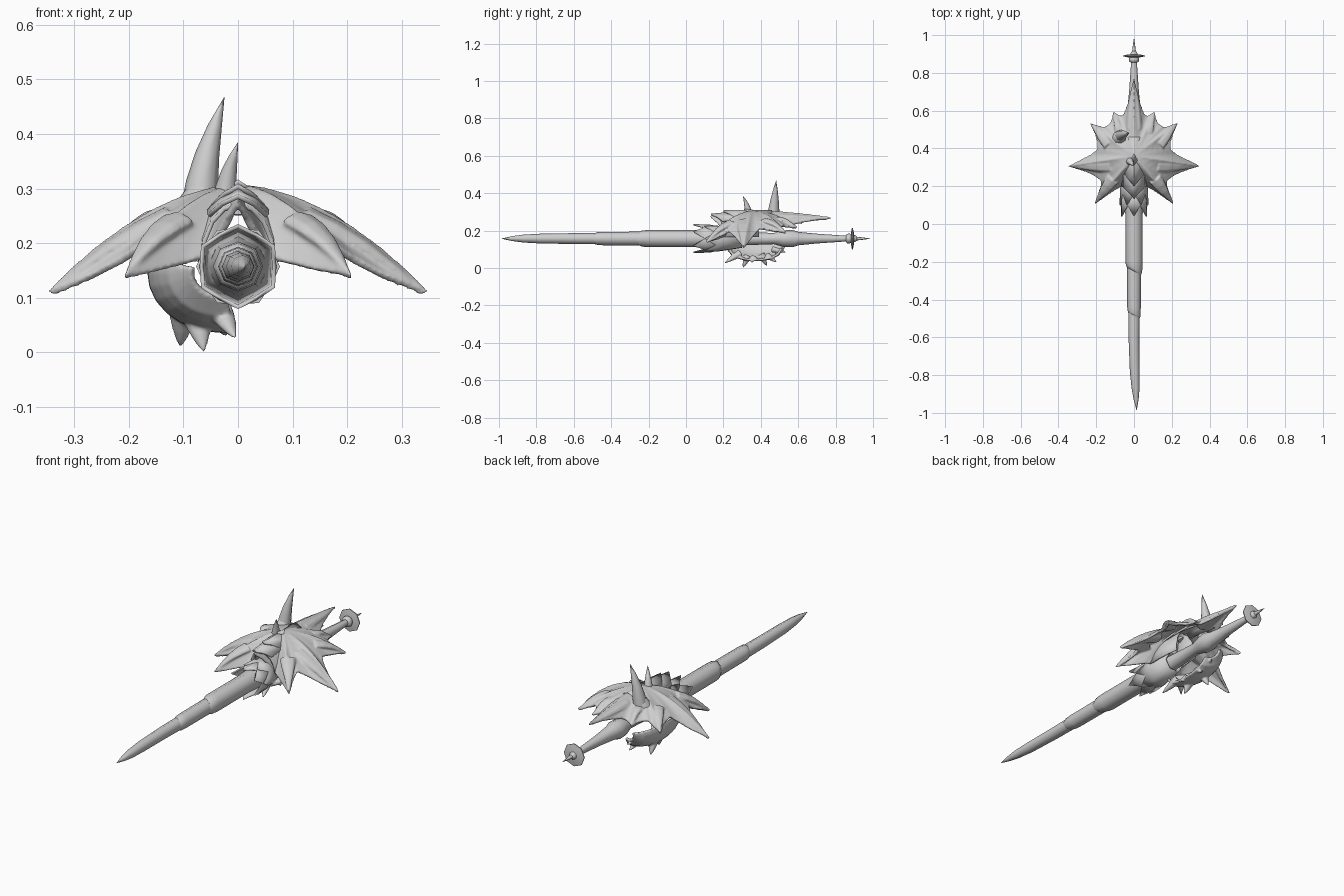
import bpy, math
from mathutils import Vector

if "Cube" in bpy.data.objects:
    bpy.data.objects.remove(bpy.data.objects["Cube"])

AXIS = 0.157  # height of the lance centre line
steel = bpy.data.materials.new("grey_steel")
steel.diffuse_color = (0.62, 0.62, 0.62, 1)
steel.use_nodes = True
steel.node_tree.nodes["Principled BSDF"].inputs["Base Color"].default_value = steel.diffuse_color


def make(name, verts, faces, angle=60):
    me = bpy.data.meshes.new(name)
    me.from_pydata(verts, [], faces)
    me.materials.append(steel)
    ob = bpy.data.objects.new(name, me)
    bpy.context.collection.objects.link(ob)
    bpy.ops.object.select_all(action='DESELECT')
    ob.select_set(True)
    bpy.context.view_layer.objects.active = ob
    bpy.ops.object.mode_set(mode='EDIT')
    bpy.ops.mesh.select_all(action='SELECT')
    bpy.ops.mesh.remove_doubles(threshold=0.0002)
    bpy.ops.mesh.normals_make_consistent(inside=False)
    bpy.ops.object.mode_set(mode='OBJECT')
    bpy.ops.object.shade_smooth_by_angle(angle=math.radians(angle))
    return ob


def grid_faces(rows, n, closed=True):
    return [(r * n + i, r * n + (i + 1) % n, (r + 1) * n + (i + 1) % n, (r + 1) * n + i)
            for r in range(rows - 1) for i in range(n if closed else n - 1)]


def lathe(name, profile, n=8, rake=0.0, angle=60):
    """Tube along y from (y, radius) pairs; rake slants the first rings."""
    verts = []
    for k, (y, r) in enumerate(profile):
        for i in range(n):
            a = 2 * math.pi * i / n
            verts.append((r * math.cos(a), y + (rake * math.cos(a) if k < 2 else 0),
                          AXIS + r * math.sin(a)))
    faces = grid_faces(len(profile), n)
    faces += [tuple(range(n)), tuple(range(len(verts) - n, len(verts)))]
    return make(name, verts, faces, angle)


def spike(name, base, tip, r, flat=1.0, bend=(0, 0, 0), n=8):
    """Slightly curved, swelling thorn from base to tip."""
    b, t, bend = Vector(base), Vector(tip), Vector(bend)
    d = (t - b).normalized()
    u = d.cross(Vector((0, 0, 1)) if abs(d.z) < 0.8 else Vector((0, 1, 0))).normalized()
    v = d.cross(u)
    verts = []
    for s, k in ((0, 1), (0.25, 0.88), (0.5, 0.66), (0.75, 0.38), (1, 0.01)):
        c = b.lerp(t, s) + bend * math.sin(math.pi * s)
        for i in range(n):
            a = 2 * math.pi * i / n
            verts.append(c + (u * math.cos(a) + v * math.sin(a) * flat) * r * k)
    return make(name, verts, grid_faces(5, n) + [tuple(range(n)), tuple(range(4 * n, 5 * n))])


def sheet(name, verts, faces, thick):
    ob = make(name, verts, faces)
    m = ob.modifiers.new("thickness", 'SOLIDIFY')
    m.thickness, m.offset = thick, 0
    return ob


def blend(main, parts, voxel=0.0045):
    """Fuse thorns into a plate as one smooth skin."""
    bpy.context.view_layer.objects.active = main
    bpy.ops.object.select_all(action='DESELECT')
    main.select_set(True)
    bpy.ops.object.modifier_apply(modifier="thickness")
    for p in parts:
        p.select_set(True)
    bpy.ops.object.join()
    m = main.modifiers.new("fuse", 'REMESH')
    m.mode, m.voxel_size, m.use_smooth_shade = 'VOXEL', voxel, True
    s = main.modifiers.new("soften", 'SMOOTH')
    s.factor, s.iterations = 0.5, 6


# Lance blade: three sleeves, the tip leaning slightly sideways
tip = lathe("blade_tip", [(-0.985, 0.001), (-0.93, 0.013), (-0.87, 0.021), (-0.78, 0.026),
                          (-0.6, 0.029), (-0.42, 0.031)])
for v in tip.data.vertices:
    v.co.x += 0.014 * max(0, (-v.co.y - 0.7) / 0.285)
lathe("blade_middle", [(-0.485, 0.029), (-0.475, 0.034), (-0.44, 0.036), (-0.2, 0.037)], rake=-0.015)
lathe("blade_rear", [(-0.25, 0.037), (-0.235, 0.043), (-0.2, 0.046), (0.05, 0.046), (0.2, 0.055)], rake=-0.02)


# Petal collars where the blade leaves the guard
def collar(name, y_tip, y_notch, y_back, r, r_back, turn=0.0, n=6):
    verts = []
    for y0, y1, rad in ((y_tip, y_notch, r), (y_notch + 0.03, y_notch + 0.03, r * 0.95),
                        (y_back, y_back, r_back)):
        for i in range(2 * n):
            a = math.pi * i / n + math.pi / 2 + turn
            k = rad if i % 2 == 0 else rad * 0.9
            verts.append((k * math.cos(a), y0 if i % 2 == 0 else y1, AXIS + k * math.sin(a)))
    sheet(name, verts, grid_faces(3, 2 * n), 0.008)


collar("front_collar", 0.04, 0.10, 0.22, 0.074, 0.05)
collar("rear_collar", 0.10, 0.16, 0.30, 0.073, 0.05, math.pi / 6)

# Grip, pommel disc and end spike
lathe("grip", [(0.18, 0.055), (0.3, 0.036), (0.47, 0.03), (0.52, 0.044), (0.57, 0.046),
               (0.6, 0.036), (0.7, 0.026), (0.86, 0.015)])
lathe("pommel_collar", [(0.855, 0.015), (0.86, 0.025), (0.875, 0.027), (0.885, 0.02), (0.905, 0.018), (0.915, 0.01)])
lathe("pommel_disc", [(0.882, 0.03), (0.887, 0.057), (0.892, 0.057), (0.898, 0.03)], angle=30)
lathe("pommel_spike", [(0.9, 0.011), (0.94, 0.007), (0.985, 0.0006)])

# Shell: domed star; outline alternates thorn tips and valleys on the right half
half = [(0, 0.13, 0.274), (0.06, 0.205, 0.172), (0.21, 0.106, 0.137), (0.172, 0.23, 0.195),
        (0.347, 0.307, 0.106), (0.19, 0.395, 0.21), (0.231, 0.534, 0.187), (0.148, 0.515, 0.225),
        (0.108, 0.594, 0.215), (0.052, 0.58, 0.235), (0, 0.775, 0.265)]
centre = Vector((0, 0.36, 0.3))
ring = [Vector(p) for p in half] + [Vector((-x, y, z)) for x, y, z in half[-2:0:-1]]
edge = []
for i, p in enumerate(ring):
    q = ring[(i + 1) % len(ring)]
    edge.append(p)
    for s in (0.33, 0.67):  # hollow the flanks of each thorn
        m = p.lerp(q, s)
        edge.append(m + (Vector((0, 0.36, m.z)) - m) * 0.06)
verts = []
steps = (0, 0.15, 0.3, 0.45, 0.6, 0.75, 0.88, 1)
for t in steps:
    for e in edge:
        p = centre.lerp(e, t)
        p.z = centre.z + (e.z - centre.z) * t ** 1.85
        verts.append(p)
shell = sheet("shell", verts, grid_faces(len(steps), len(edge)), 0.015)

# Thick thorns on the shell rim, mirrored, fused with the shell
thorns = [spike("tail_thorn", (0, 0.5, 0.272), half[-1], 0.045, 0.5)]
for sx, side in ((1, "right"), (-1, "left")):
    for label, b, t, r in (
            ("side", (0.12, 0.315, 0.245), half[4], 0.046),
            ("front", (0.11, 0.24, 0.24), half[2], 0.038),
            ("back", (0.13, 0.42, 0.25), half[6], 0.036),
            ("small", (0.075, 0.48, 0.262), half[8], 0.026)):
        thorns.append(spike(f"{label}_thorn_{side}", (b[0] * sx, b[1], b[2]),
                            (t[0] * sx, t[1], t[2]), r, 0.55, (0, 0, 0.014)))
blend(shell, thorns)

# Hood closing the space between shell and lance
verts = []
for y, w, h in ((0.17, 0.066, 0.105), (0.24, 0.07, 0.125), (0.36, 0.06, 0.125)):
    for i in range(9):
        a = math.pi * i / 8
        verts.append((w * math.cos(a), y + 0.03 * abs(math.cos(a)), 0.165 + h * math.sin(a)))
sheet("neck_hood", verts, grid_faces(3, 9, False), 0.008)


# Overlapping roof plates along the top ridge
def ridge_plate(name, y0, y1, w, z0, z1):
    verts = []
    for s in (0, 0.35, 1):
        y, z = y0 + (y1 - y0) * s, z0 + (z1 - z0) * s
        for k in (-1, -0.55, 0, 0.55, 1):
            sweep = 0.06 * abs(k) * (1 - s)  # pointed leading edge
            verts.append((w * k, y + sweep, z - 0.036 * abs(k) ** 1.5))
    sheet(name, verts, grid_faces(3, 5, False), 0.009)


ridge_plate("ridge_plate_front", 0.135, 0.36, 0.054, 0.286, 0.306)
ridge_plate("ridge_plate_middle", 0.2, 0.46, 0.046, 0.304, 0.306)
ridge_plate("ridge_plate_rear", 0.31, 0.62, 0.04, 0.312, 0.275)

# Horns on top
spike("large_horn", (-0.072, 0.465, 0.255), (-0.025, 0.482, 0.468), 0.034, 1, (-0.008, 0, 0))
spike("small_horn", (-0.025, 0.335, 0.275), (0, 0.305, 0.385), 0.022, 1, (-0.004, 0.006, 0))
spike("large_horn_foot", (-0.08, 0.45, 0.24), (-0.055, 0.475, 0.34), 0.046)

# Hand guard: bowl curling under the grip on the left
verts, rows, cols = [], 13, 9
for j in range(rows):
    s = -1 + 2 * j / (rows - 1)
    k = 0.4 + 0.6 * math.sqrt(max(0, 1 - s * s))
    for i in range(cols):
        a = math.radians(165 + 115 * i / (cols - 1))
        taper = 1 - 0.2 * i / (cols - 1)
        verts.append((-0.03 + 0.13 * k * math.cos(a), 0.37 + 0.175 * s * taper,
                      0.145 + 0.103 * k * math.sin(a)))
guard = sheet("hand_guard", verts, grid_faces(rows, cols, False), 0.013)
guard_thorns = [((-0.075, 0.33, 0.065), (-0.062, 0.303, -0.003), 0.027),
                ((-0.1, 0.4, 0.075), (-0.106, 0.435, 0.006), 0.027),
                ((-0.035, 0.29, 0.08), (-0.003, 0.2, 0.022), 0.026),
                ((-0.03, 0.36, 0.06), (-0.005, 0.35, 0.025), 0.02),
                ((-0.04, 0.43, 0.07), (-0.02, 0.49, 0.026), 0.022),
                ((-0.06, 0.46, 0.1), (-0.045, 0.54, 0.083), 0.022)]
blend(guard, [spike(f"guard_thorn_{i + 1}", b, t, r, 0.8) for i, (b, t, r) in enumerate(guard_thorns)], 0.004)
